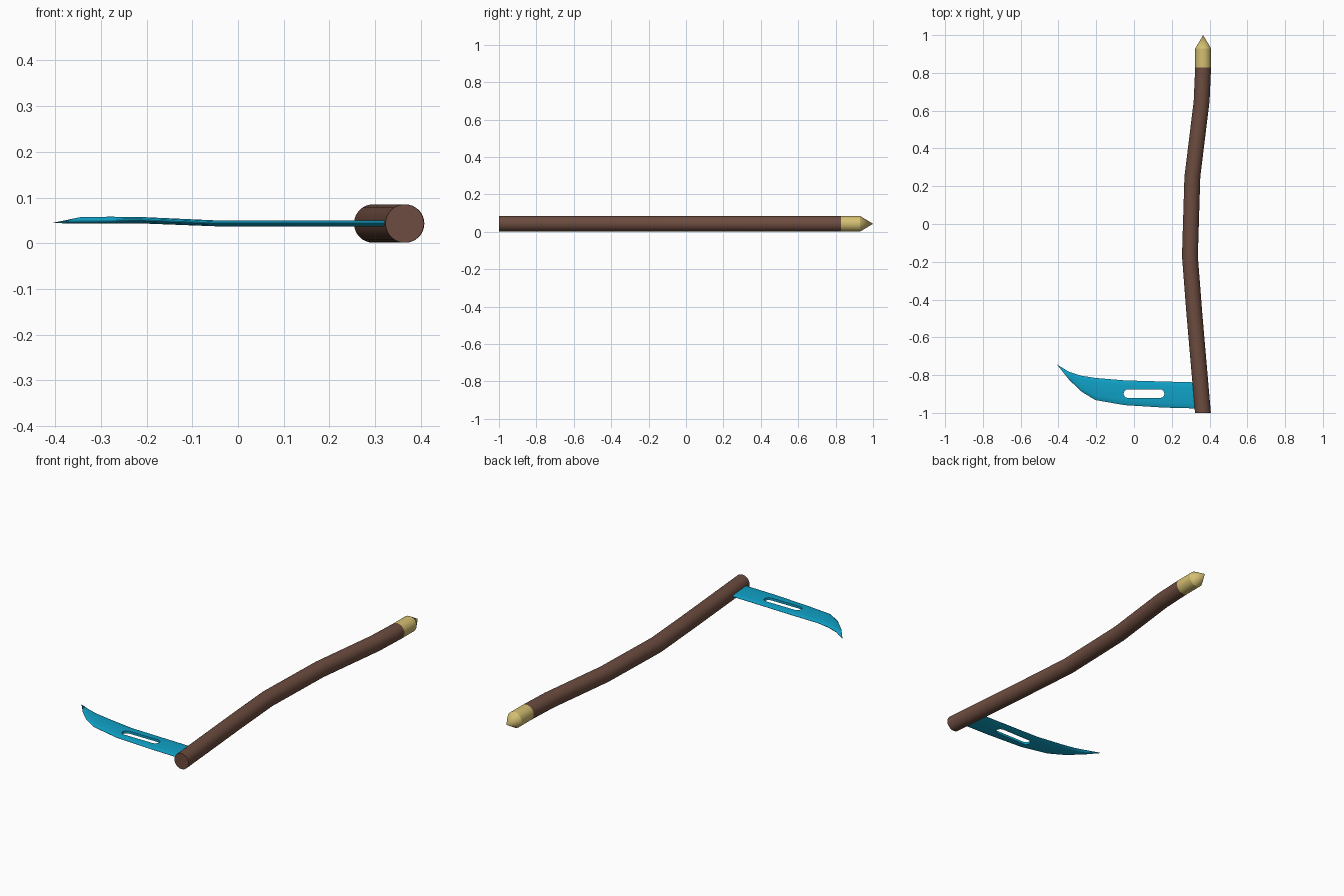
import bpy, bmesh, math

if "Cube" in bpy.data.objects:
    bpy.data.objects.remove(bpy.data.objects["Cube"])

def material(name, rgb):
    m = bpy.data.materials.new(name)
    m.diffuse_color = (*rgb, 1)
    m.use_nodes = True
    m.node_tree.nodes["Principled BSDF"].inputs["Base Color"].default_value = m.diffuse_color
    return m

brown = material("brown wood", (0.150, 0.072, 0.050))
gold = material("pale gold", (0.66, 0.52, 0.17))
blue = material("blue steel", (0.005, 0.36, 0.57))

def loft(name, rings, mat, tip=None, angle=40):
    """Skin a list of equal rings, cap the ends, optionally close to a point."""
    bm = bmesh.new()
    vs = [[bm.verts.new(p) for p in r] for r in rings]
    n = len(vs[0])
    for a, b in zip(vs, vs[1:]):
        for i in range(n):
            bm.faces.new((a[i], a[(i + 1) % n], b[(i + 1) % n], b[i]))
    bm.faces.new(vs[0])
    if tip:
        t = bm.verts.new(tip)
        for i in range(n):
            bm.faces.new((vs[-1][i], vs[-1][(i + 1) % n], t))
    else:
        bm.faces.new(vs[-1])
    bmesh.ops.recalc_face_normals(bm, faces=bm.faces)
    me = bpy.data.meshes.new(name)
    bm.to_mesh(me)
    bm.free()
    me.materials.append(mat)
    ob = bpy.data.objects.new(name, me)
    bpy.context.collection.objects.link(ob)
    smooth(ob, angle)
    return ob

def smooth(ob, angle):
    bpy.ops.object.select_all(action='DESELECT')
    ob.select_set(True)
    bpy.context.view_layer.objects.active = ob
    bpy.ops.object.shade_smooth_by_angle(angle=math.radians(angle))

R, ZC = 0.042, 0.043

def circle(x, y, n=32):
    return [(x + R * math.cos(2 * math.pi * i / n), y, ZC + R * math.sin(2 * math.pi * i / n))
            for i in range(n)]

# Gently curved handle
path = [(0.365, -1.0), (0.320, -0.48), (0.296, -0.17), (0.309, 0.25), (0.358, 0.65), (0.366, 0.828)]
loft("handle", [circle(x, y) for x, y in path], brown)

# Pointed end cap
loft("end_cap", [circle(0.366, 0.828), circle(0.366, 0.93)], gold, tip=(0.366, 1.0, ZC), angle=30)

# Curved blade: x, back edge y, cutting edge y, bottom z, top z
stations = [
    (0.350, -0.839, -0.977, 0.037, 0.050),
    (0.160, -0.834, -0.972, 0.037, 0.050),
    (-0.050, -0.828, -0.959, 0.037, 0.050),
    (-0.205, -0.815, -0.932, 0.043, 0.057),
    (-0.280, -0.803, -0.886, 0.043, 0.058),
    (-0.345, -0.782, -0.823, 0.043, 0.057),
]

def blade_section(x, back, edge, lo, hi):
    mid, w = (lo + hi) / 2, (back - edge)
    top = [(0.0, 0.12), (0.06, 0.65), (0.2, 1), (0.8, 1), (0.94, 0.65), (1.0, 0.12)]
    h = (hi - lo) / 2
    up = [(x, back - w * t, mid + h * k) for t, k in top]
    down = [(x, back - w * t, mid - h * k) for t, k in reversed(top)]
    return up + down

blade = loft("blade", [blade_section(*s) for s in stations], blue, tip=(-0.408, -0.744, 0.044))

# Rounded slot through the blade
def slot_ring(z):
    r, y, x0, x1 = 0.023, -0.898, -0.032, 0.138
    pts = []
    for cx, start in ((x1, -90), (x0, 90)):
        for i in range(9):
            a = math.radians(start + 180 * i / 8)
            pts.append((cx + r * math.cos(a), y + r * math.sin(a), z))
    return pts

cutter = loft("slot_cutter", [slot_ring(0.0), slot_ring(0.09)], blue)
cutter.hide_render = True
mod = blade.modifiers.new("slot", 'BOOLEAN')
mod.operation = 'DIFFERENCE'
mod.solver = 'EXACT'
mod.object = cutter
bpy.ops.object.select_all(action='DESELECT')
blade.select_set(True)
bpy.context.view_layer.objects.active = blade
bpy.ops.object.modifier_apply(modifier="slot")
bpy.data.objects.remove(cutter, do_unlink=True)
smooth(blade, 40)
